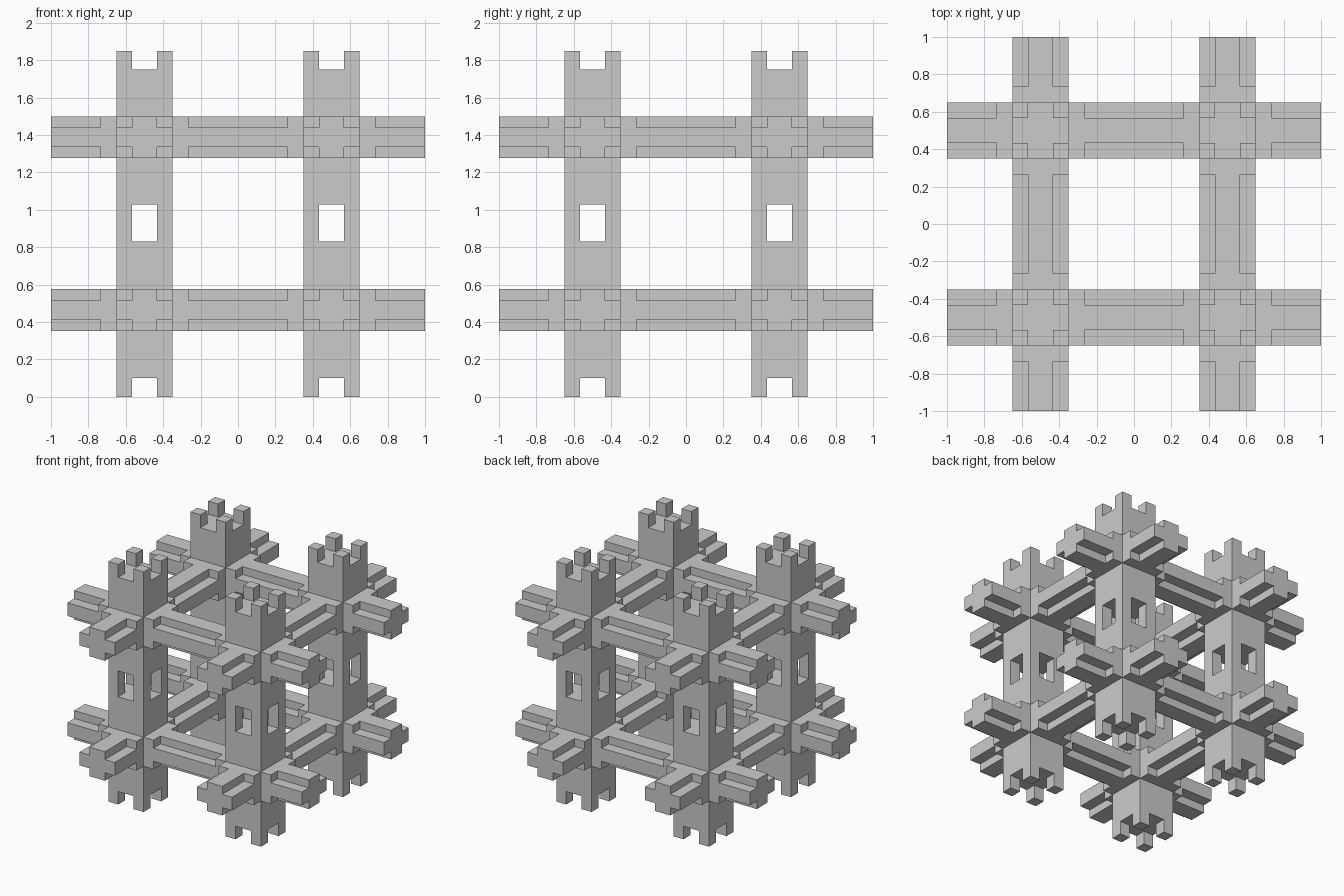
import bpy, bmesh
from mathutils import Matrix, Vector

if "Cube" in bpy.data.objects:
    bpy.data.objects.remove(bpy.data.objects["Cube"])

W = 0.15      # half width of columns and beams
R = 0.066     # half width of the slots and the raised ridges
H = 0.112     # half height of a beam
F = 0.051     # half height of the side flanges
TOP = 1.85


def plus(a, b, c, d):
    """Plus outline: full half sizes a, b and arm half sizes c, d."""
    q = [(a, d), (c, d), (c, b)]
    pts = q + [(-x, y) for x, y in reversed(q)]
    return pts + [(-x, -y) for x, y in pts]


def rect(a, b):
    return [(a, b), (-a, b), (-a, -b), (a, -b)]


def prism(bm, outline, lo, hi):
    """Closed prism of an outline, running along z from lo to hi."""
    rings = [[bm.verts.new((x, y, z)) for x, y in outline] for z in (lo, hi)]
    n = len(outline)
    bm.faces.new(rings[0][::-1])
    bm.faces.new(rings[1])
    for i in range(n):
        j = (i + 1) % n
        bm.faces.new((rings[0][i], rings[0][j], rings[1][j], rings[1][i]))


def make_mesh(name, parts, matrix=None):
    bm = bmesh.new()
    for outline, lo, hi in parts:
        prism(bm, outline, lo, hi)
    if matrix:
        bm.transform(matrix)
    bmesh.ops.recalc_face_normals(bm, faces=bm.faces[:])
    mesh = bpy.data.meshes.new(name)
    bm.to_mesh(mesh)
    bm.free()
    return mesh


def place(name, mesh, loc=(0, 0, 0), angle=0.0):
    ob = bpy.data.objects.new(name, mesh)
    ob.location = loc
    ob.rotation_euler.z = angle
    bpy.context.collection.objects.link(ob)
    return ob


# cross-shaped slots at the foot, middle and top of each column
slots = plus(0.25, 0.25, R, R)
cutter = place("column_slots", make_mesh("column_slots", [
    (slots, -0.1, 0.1), (slots, 0.83, 1.028), (slots, TOP - 0.1, TOP + 0.1)]))
cutter.hide_render = True
cutter.hide_viewport = False

# columns
column_mesh = make_mesh("column", [(rect(W, W), 0, TOP)])
column = place("column", column_mesh)
mod = column.modifiers.new("slots", 'BOOLEAN')
mod.operation = 'DIFFERENCE'
mod.solver = 'EXACT'
mod.object = cutter
bpy.context.view_layer.update()
deps = bpy.context.evaluated_depsgraph_get()
cut_mesh = bpy.data.meshes.new_from_object(column.evaluated_get(deps))
bpy.data.objects.remove(column)
bpy.data.objects.remove(cutter)
for x in (-0.5, 0.5):
    for y in (-0.5, 0.5):
        place("column", cut_mesh, (x, y, 0))

# beams: ridged and flanged lengths, with solid blocks at the columns
ridged, block = plus(W, H, R, F), rect(W, H)
to_x = Matrix(((0, 0, 1, 0), (1, 0, 0, 0), (0, 1, 0, 0), (0, 0, 0, 1)))
beam_mesh = make_mesh("beam", [
    (ridged, -1, -0.735), (block, -0.735, -0.265), (ridged, -0.265, 0.265),
    (block, 0.265, 0.735), (ridged, 0.735, 1)], to_x)
for z in (0.464, 1.388):
    for s in (-0.5, 0.5):
        place("beam_across", beam_mesh, (0, s, z))
        place("beam_deep", beam_mesh, (s, 0, z), 1.5707963)
